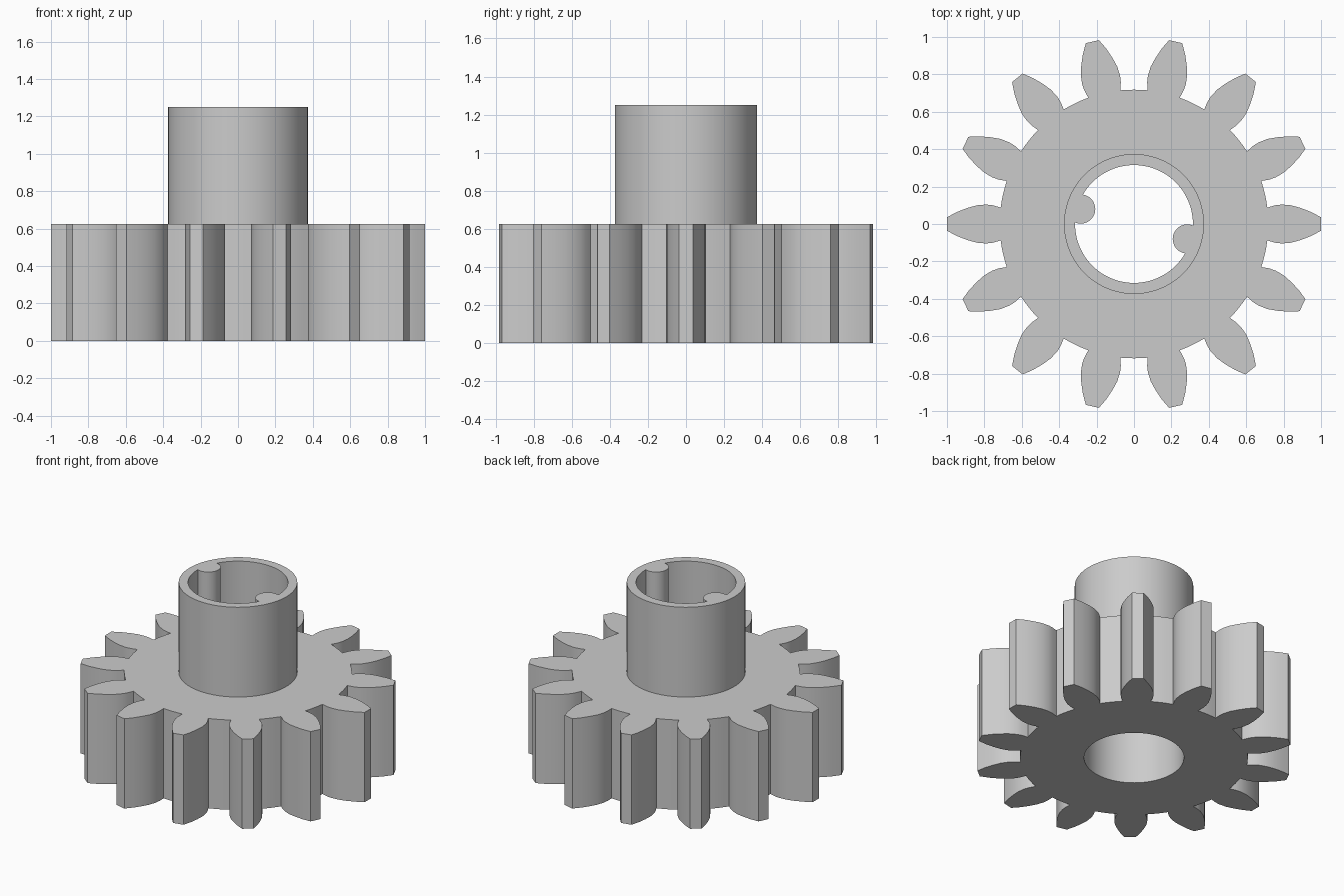
import bpy, bmesh, math
from mathutils import Vector, Matrix

cube = bpy.data.objects.get("Cube")
if cube:
    bpy.data.objects.remove(cube, do_unlink=True)

TEETH = 14
ROOT_R, BORE_R, COLLAR_R, PIN_R = 0.718, 0.315, 0.374, 0.078
GEAR_H, TOP = 0.625, 1.25

grey = bpy.data.materials.new("plain grey")
grey.use_nodes = True
colour = (0.6, 0.6, 0.6, 1)
grey.diffuse_color = colour
grey.node_tree.nodes["Principled BSDF"].inputs["Base Color"].default_value = colour


def circle(radius, sides=96, centre=(0, 0)):
    return [(centre[0] + radius * math.cos(math.tau * i / sides),
             centre[1] + radius * math.sin(math.tau * i / sides)) for i in range(sides)]


def gear_outline():
    # One flank as (radius along tooth, half width), from root to tip
    flank = [(0.713, 0.088), (0.755, 0.1), (0.79, 0.104), (0.84, 0.1),
             (0.89, 0.086), (0.945, 0.065), (1.0, 0.036)]
    tooth = [Vector((u, -v)) for u, v in flank] + [Vector((u, v)) for u, v in reversed(flank)]
    pitch = math.tau / TEETH
    base = math.atan2(flank[0][1], flank[0][0])
    # Root arc up to the next tooth
    for k in range(1, 4):
        a = base + (pitch - 2 * base) * k / 4
        tooth.append(Vector((ROOT_R * math.cos(a), ROOT_R * math.sin(a))))
    return [Matrix.Rotation(pitch * i, 2) @ p for i in range(TEETH) for p in tooth]


def prism(name, loops, z0, z1):
    """Extrude an outline, with optional holes, from z0 to z1."""
    bm = bmesh.new()
    edges = []
    for loop in loops:
        verts = [bm.verts.new((p[0], p[1], z0)) for p in loop]
        edges += [bm.edges.new((verts[i - 1], verts[i])) for i in range(len(verts))]
    bmesh.ops.triangle_fill(bm, edges=edges, use_beauty=True, normal=(0, 0, 1))
    ext = bmesh.ops.extrude_face_region(bm, geom=bm.faces[:], use_keep_orig=True)
    moved = [g for g in ext["geom"] if isinstance(g, bmesh.types.BMVert)]
    bmesh.ops.translate(bm, verts=moved, vec=(0, 0, z1 - z0))
    bmesh.ops.recalc_face_normals(bm, faces=bm.faces[:])
    mesh = bpy.data.meshes.new(name)
    bm.to_mesh(mesh)
    bm.free()
    mesh.materials.append(grey)
    obj = bpy.data.objects.new(name, mesh)
    bpy.context.collection.objects.link(obj)
    bpy.ops.object.select_all(action="DESELECT")
    obj.select_set(True)
    bpy.context.view_layer.objects.active = obj
    bpy.ops.object.shade_smooth_by_angle(angle=math.radians(25))
    return obj


# Toothed wheel and the hollow collar standing on it
prism("gear_wheel", [gear_outline(), circle(BORE_R)], 0, GEAR_H)
prism("collar", [circle(COLLAR_R), circle(BORE_R)], GEAR_H, TOP)

# Two round keys on opposite sides of the collar's inner wall
for side, sign in (("left", 1), ("right", -1)):
    prism(side + "_key", [circle(PIN_R, 40, (sign * 0.285, -sign * 0.08))], GEAR_H, TOP)
